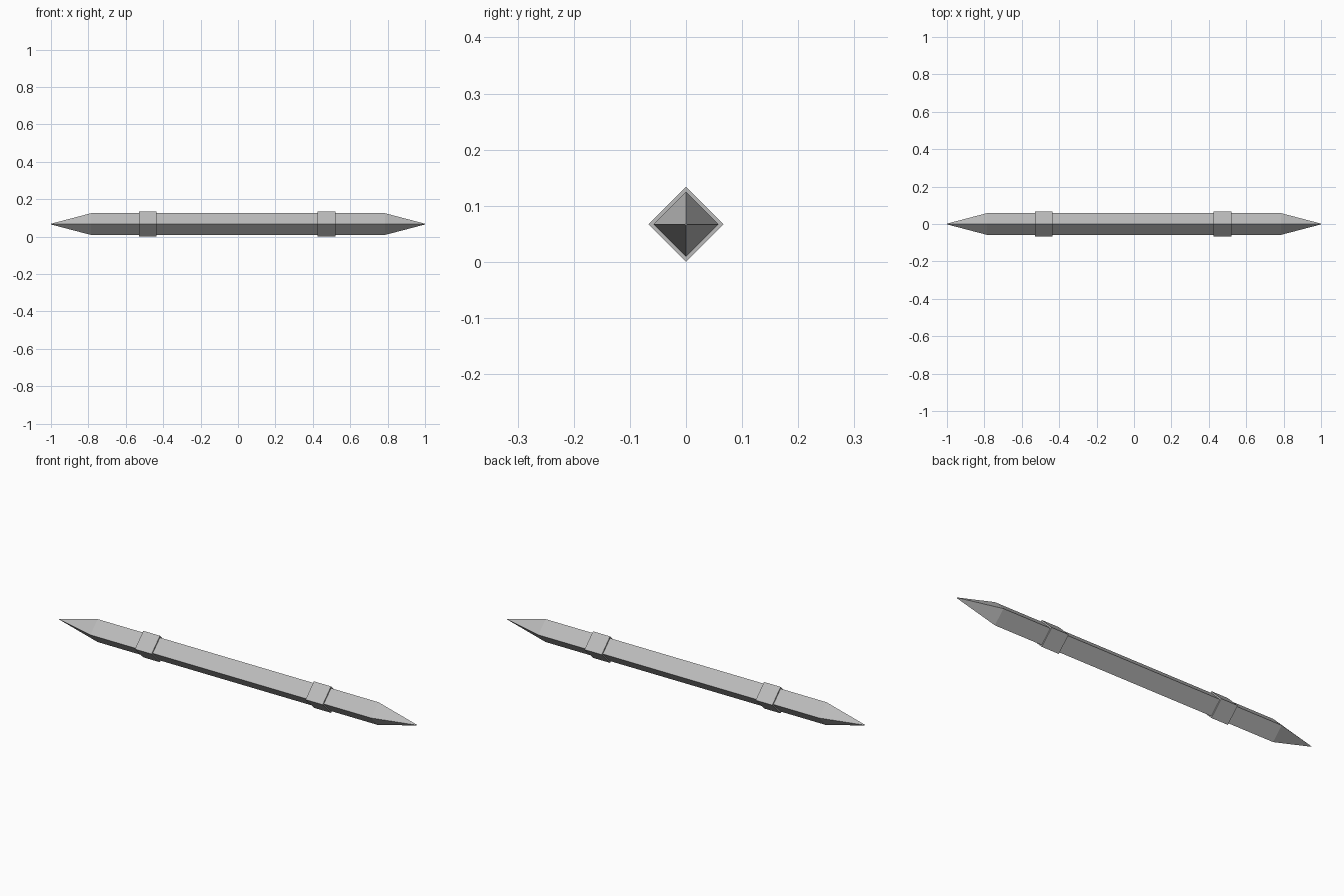
import bpy
import bmesh

cube = bpy.data.objects.get("Cube")
if cube:
    bpy.data.objects.remove(cube, do_unlink=True)

AXIS_Z = 0.067


def make_material(name, rgb):
    mat = bpy.data.materials.new(name)
    mat.use_nodes = True
    color = (*rgb, 1.0)
    mat.diffuse_color = color
    mat.node_tree.nodes["Principled BSDF"].inputs["Base Color"].default_value = color
    return mat


def diamond_bar(name, profile, mat):
    """Loft a four-sided diamond section along x through (x, radius) stations."""
    bm = bmesh.new()
    loops = []
    for x, r in profile:
        corners = ((r, 0), (0, r), (-r, 0), (0, -r))
        loops.append([bm.verts.new((x, y, AXIS_Z + z)) for y, z in corners])
    for a, b in zip(loops, loops[1:]):
        for i in range(4):
            j = (i + 1) % 4
            bm.faces.new((a[i], a[j], b[j], b[i]))
    bm.faces.new(loops[0])
    bm.faces.new(loops[-1])
    bmesh.ops.recalc_face_normals(bm, faces=bm.faces)
    mesh = bpy.data.meshes.new(name)
    bm.to_mesh(mesh)
    bm.free()
    mesh.materials.append(mat)
    obj = bpy.data.objects.new(name, mesh)
    bpy.context.collection.objects.link(obj)
    return obj


grey = make_material("plain grey", (0.5, 0.5, 0.5))

# Square shaft with a long tapered point at each end
diamond_bar("shaft", [(-1, 0.002), (-0.786, 0.058), (0.786, 0.058), (1, 0.002)], grey)

# Raised collars
for name, start, end in (("right_collar", -0.53, -0.437), ("left_collar", 0.425, 0.521)):
    diamond_bar(name, [(start, AXIS_Z), (end, AXIS_Z)], grey)
